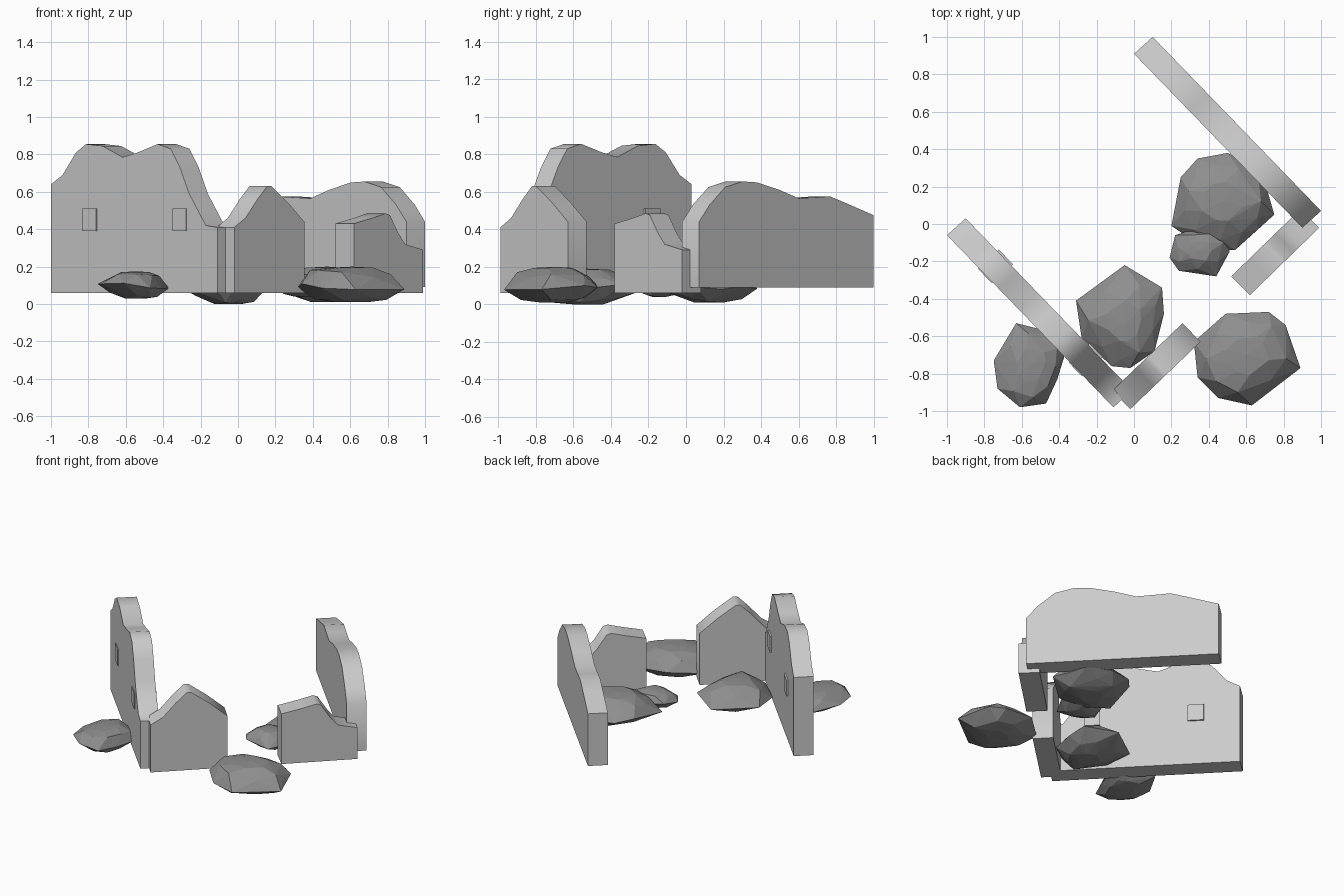
import bpy, bmesh, random
from math import radians
from mathutils import Vector

if "Cube" in bpy.data.objects:
    bpy.data.objects.remove(bpy.data.objects["Cube"])

random.seed(4)


def grey(name, v):
    m = bpy.data.materials.new(name)
    m.diffuse_color = (v, v, v, 1)
    m.use_nodes = True
    m.node_tree.nodes["Principled BSDF"].inputs["Base Color"].default_value = m.diffuse_color
    return m


STONE = grey("wall_stone", 0.55)
ROCK = grey("dark_rock", 0.27)


def finish(bm, name, mat, smooth=False):
    bmesh.ops.recalc_face_normals(bm, faces=bm.faces)
    me = bpy.data.meshes.new(name)
    bm.to_mesh(me)
    bm.free()
    me.materials.append(mat)
    ob = bpy.data.objects.new(name, me)
    bpy.context.collection.objects.link(ob)
    if smooth:
        bpy.ops.object.select_all(action='DESELECT')
        bpy.context.view_layer.objects.active = ob
        ob.select_set(True)
        bpy.ops.object.shade_smooth_by_angle(angle=radians(56))
    return ob


def slab(name, a, b, off, bottom, profile, smooth=True):
    """Wall from a to b with thickness vector off; profile = (fraction, height)."""
    a, b, off = Vector((*a, 0)), Vector((*b, 0)), Vector((*off, 0))
    outline = [(profile[0][0], bottom)] + profile + [(profile[-1][0], bottom)]
    bm = bmesh.new()
    pts = [a.lerp(b, t) + Vector((0, 0, z)) for t, z in outline]
    f = [bm.verts.new(p) for p in pts]
    k = [bm.verts.new(p + off) for p in pts]
    bm.faces.new(f)
    bm.faces.new(k[::-1])
    n = len(f)
    for i in range(n):
        j = (i + 1) % n
        bm.faces.new((f[i], k[i], k[j], f[j]))
    return finish(bm, name, STONE, smooth)


def rock(name, outline, z0, z1):
    """Flattened faceted boulder: hull of rings shrunk from a plan outline."""
    n = len(outline)
    c = sum((Vector(p) for p in outline), Vector((0, 0))) / n
    bm = bmesh.new()
    h = z1 - z0
    for scale, level, half in ((0.3, 0.0, 0), (0.72, 0.14, 1), (1, 0.46, 0),
                               (0.8, 0.8, 1), (0.4, 0.97, 0)):
        for i in range(n):
            p = Vector(outline[i])
            if half:
                p = (p + Vector(outline[(i + 1) % n])) / 2
            q = c + (p - c) * scale
            jit = random.uniform(-0.12, 0.12) if 0.1 < level < 0.9 else 0
            bm.verts.new((q.x, q.y, z0 + h * (level + jit)))
    bm.verts.new((c.x, c.y, z1))
    bmesh.ops.convex_hull(bm, input=bm.verts)
    loose = [v for v in bm.verts if not v.link_faces]
    bmesh.ops.delete(bm, geom=loose, context='VERTS')
    return finish(bm, name, ROCK)


# Tall broken wall on the left
A0, A1 = (-1, -0.06), (-0.11, -0.98)
slab("left_wall", A0, A1, (0.10, 0.09), 0.06, [
    (0, .64), (.07, .69), (.15, .81), (.21, .855), (.31, .845), (.43, .785),
    (.52, .81), (.64, .855), (.72, .83), (.775, .73), (.83, .59), (.93, .42), (1, .41)])

# Square wall blocks showing on both faces of the tall wall
e = 0.004
for i, (t0, t1) in enumerate(((.19, .275), (.735, .815))):
    slab(f"wall_block_{i}", (A0[0] - e, A0[1] - e), (A1[0] - e, A1[1] - e),
         (0.10 + 3 * e, 0.09 + 3 * e), 0.39, [(t0, .51), (t1, .51)], False)

# Long wall at the back right
slab("back_wall", (0.10, 1.0), (1.0, 0.07), (-0.10, -0.09), 0.09, [
    (0, .475), (.16, .54), (.25, .575), (.33, .57), (.43, .565), (.54, .61),
    (.67, .65), (.75, .655), (.85, .625), (.94, .53), (1, .44)])

# Short walls on the front right side
slab("front_short_wall", (-0.02, -0.99), (0.355, -0.63), (-0.095, 0.10), 0.06, [
    (0, .41), (.16, .46), (.33, .56), (.47, .63), (.53, .63), (.76, .545), (1, .44)])
slab("side_short_wall", (0.62, -0.38), (0.99, -0.02), (-0.10, 0.10), 0.06, [
    (0, .43), (.27, .46), (.46, .485), (.52, .475), (.64, .38), (.74, .32), (1, .29)])

# Boulders
rock("boulder_left", [(-.63, -.53), (-.51, -.56), (-.39, -.59), (-.37, -.70), (-.41, -.83),
                      (-.47, -.96), (-.61, -.98), (-.73, -.88), (-.75, -.73)], .03, .175)
rock("boulder_middle", [(-.05, -.22), (.15, -.34), (.16, -.48), (.11, -.68), (-.02, -.77),
                        (-.12, -.76), (-.28, -.61), (-.31, -.41)], 0, .19)
rock("boulder_right", [(.32, -.63), (.49, -.48), (.72, -.47), (.81, -.54), (.84, -.68),
                       (.89, -.77), (.63, -.97), (.45, -.93), (.34, -.82)], .01, .2)
rock("boulder_back", [(.50, .38), (.66, .30), (.71, .19), (.75, .05), (.66, -.03), (.54, -.14),
                      (.38, -.13), (.20, -.01), (.24, .13), (.25, .25), (.34, .35)], .01, .2)
rock("boulder_small", [(.22, -.06), (.34, -.02), (.50, -.04), (.51, -.15), (.44, -.28),
                       (.24, -.25), (.19, -.18)], .04, .16)
